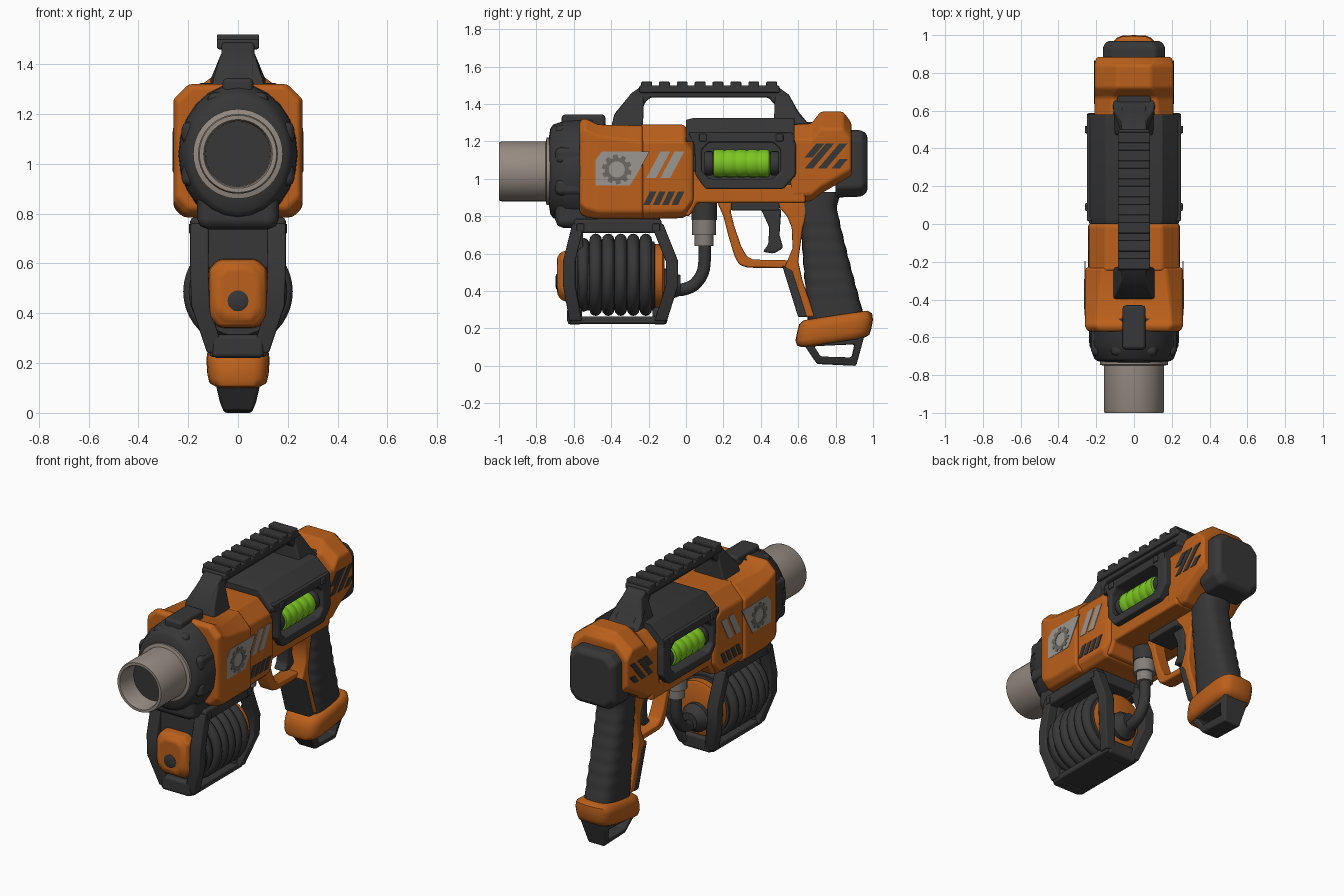
import bpy, bmesh, math
from mathutils import Vector

if "Cube" in bpy.data.objects:
    bpy.data.objects.remove(bpy.data.objects["Cube"])


def material(name, rgb):
    m = bpy.data.materials.new(name)
    m.diffuse_color = (*rgb, 1)
    m.use_nodes = True
    m.node_tree.nodes["Principled BSDF"].inputs["Base Color"].default_value = m.diffuse_color
    return m


ORANGE = material("orange shell", (0.50, 0.118, 0.011))
DARK = material("dark rubber", (0.038, 0.038, 0.038))
TAUPE = material("taupe nozzle", (0.30, 0.255, 0.22))
GREY = material("grey plate", (0.33, 0.305, 0.28))
METAL = material("dull metal", (0.15, 0.135, 0.12))
STEEL = material("steel coupling", (0.23, 0.21, 0.195))
GREEN = material("green fluid", (0.20, 0.56, 0.015))


def finish(name, bm, mat, bevel=0.0, angle=35):
    bmesh.ops.recalc_face_normals(bm, faces=bm.faces)
    me = bpy.data.meshes.new(name)
    bm.to_mesh(me)
    bm.free()
    me.materials.append(mat)
    me.polygons.foreach_set("use_smooth", [True] * len(me.polygons))
    ob = bpy.data.objects.new(name, me)
    bpy.context.collection.objects.link(ob)
    if bevel:
        b = ob.modifiers.new("bevel", 'BEVEL')
        b.width, b.segments, b.limit_method = bevel, 2, 'ANGLE'
        b.angle_limit = math.radians(30)
        b.harden_normals = True
    else:
        me.set_sharp_from_angle(angle=math.radians(angle))
    return ob


def skin(name, loops, mat, bevel=0.0, caps=True, closed=False, angle=35):
    """Join equal-length point loops into one surface."""
    bm = bmesh.new()
    vs = [[bm.verts.new(p) for p in lp] for lp in loops]
    n = len(vs[0])
    for a, b in zip(vs, vs[1:] + (vs[:1] if closed else [])):
        for i in range(n):
            bm.faces.new((a[i], a[(i + 1) % n], b[(i + 1) % n], b[i]))
    if caps and not closed:
        bm.faces.new(vs[0])
        bm.faces.new(vs[-1])
    return finish(name, bm, mat, bevel, angle)


def plate(name, pts, x0, x1, mat, bevel=0.0):
    """Side profile (y, z) extruded across x."""
    return skin(name, [[(x, y, z) for y, z in pts] for x in (x0, x1)], mat, bevel)


def taper_plate(name, pts, width, mat, bevel=0.0, hole=None):
    """Symmetric side profile whose half width depends on z."""
    order = ((pts, -1), (pts, 1), (hole, 1), (hole, -1)) if hole else ((pts, -1), (pts, 1))
    return skin(name, [[(s * width(z), y, z) for y, z in p] for p, s in order], mat, bevel, closed=bool(hole))


def ring_plate(name, outer, inner, x0, x1, mat, bevel=0.0):
    """Side profile with a matching hole."""
    loops = [[(x, y, z) for y, z in p] for p, x in
             ((outer, x0), (outer, x1), (inner, x1), (inner, x0))]
    return skin(name, loops, mat, bevel, closed=True)


def loft_y(name, secs, mat, bevel=0.015):
    """Chamfered boxes (y, half width, z0, z1, top chamfer, bottom chamfer)."""
    loops = []
    for y, h, a, b, t, u in secs:
        half = [(h - u, a), (h, a + u), (h, b - min(t, .09)), (h - t, b)]
        loops.append([(x, y, z) for x, z in half] + [(-x, y, z) for x, z in half[::-1]])
    return skin(name, loops, mat, bevel)


def lathe(name, prof, mat, x=0, z=1.04, n=40, sx=1.0, closed=False):
    """Profile (radius, y) spun about the y axis."""
    loops = [[(x + sx * r * math.cos(2 * math.pi * i / n), y, z + r * math.sin(2 * math.pi * i / n))
              for i in range(n)] for r, y in prof]
    return skin(name, loops, mat, closed=closed)


def box(name, x, y, z, mat, bevel=0.01):
    return plate(name, [(y[0], z[0]), (y[1], z[0]), (y[1], z[1]), (y[0], z[1])], x[0], x[1], mat, bevel)


def oval(h, y0, y1, zf, power):
    """Rounded horizontal section of half width h between y0 and y1."""
    loop = []
    for k in range(24):
        c, d = math.cos(k * math.pi / 12), math.sin(k * math.pi / 12)
        y = (y0 + y1) / 2 + (y1 - y0) / 2 * math.copysign(abs(c) ** power, c)
        loop.append((h * math.copysign(abs(d) ** power, d), y, zf(y)))
    return loop


def tube(name, pts, r, mat, n=16, smooth=True):
    """Swept round bar; smooth paths are curved through their points."""
    p = [Vector(q) for q in pts]
    if smooth:
        out = []
        for i in range(len(p) - 1):
            a, b, c, d = p[max(i - 1, 0)], p[i], p[i + 1], p[min(i + 2, len(p) - 1)]
            for t in [k / 6 for k in range(6)]:
                out.append(0.5 * (2 * b + (c - a) * t + (2 * a - 5 * b + 4 * c - d) * t * t
                                  + (3 * b - a - 3 * c + d) * t ** 3))
        p = out + [p[-1]]
    loops = []
    for i, q in enumerate(p):
        t = (p[min(i + 1, len(p) - 1)] - p[max(i - 1, 0)]).normalized()
        u = Vector((1, 0, 0))
        v = t.cross(u)
        loops.append([q + r * (math.cos(w) * u + math.sin(w) * v)
                      for w in [2 * math.pi * (k + .5) / n for k in range(n)]])
    return skin(name, loops, mat)


def slant(y, z0, z1, w, lean):
    return [(y, z0), (y + w, z0), (y + w + lean, z1), (y + lean, z1)]


# Nozzle and front collar
lathe("nozzle", [(.10, -.76), (.13, -.86), (.132, -.985), (.138, -1), (.155, -1), (.16, -.985), (.16, -.75),
                 (.18, -.745), (.18, -.70)], TAUPE)
lathe("nozzle_bore", [(.131, -.872), (.131, -.866)], DARK)
lathe("front_collar", [(.17, -.735), (.23, -.725), (.25, -.71), (.265, -.665), (.278, -.645),
                       (.285, -.5)], DARK, n=24, sx=.85)
for i in range(8):
    a = math.pi * (i + .5) / 4
    cx, cz = .192 * math.cos(a), 1.04 + .22 * math.sin(a)
    box("collar_lug", (cx - .05, cx + .05), (-.70, -.54), (cz - .045, cz + .045), DARK, .03)
box("collar_top_block", (-.062, .062), (-.665, -.43), (1.22, 1.345), DARK, .02)
box("collar_bottom_block", (-.165, .165), (-.70, -.43), (.737, .90), DARK, .045)

# Orange front housing
loft_y("front_shell", [(-.57, .245, .82, 1.31, .06, .05), (-.54, .26, .795, 1.325, .06, .05),
                       (-.47, .26, .785, 1.29, .06, .04), (-.23, .26, .785, 1.285, .09, .04)], ORANGE)
loft_y("middle_shell", [(-.25, .24, .785, 1.29, .09, .04), (-.01, .24, .79, 1.29, .09, .04),
                        (.04, .22, .85, 1.22, .08, .04)], ORANGE)

# Receiver with window frames and canisters
plate("lower_receiver", [(-.03, .80), (.02, .80), (.06, .87), (.64, .87), (.64, .97), (.52, .97),
                         (.1, .97), (0, 1.1)], -.207, .207, ORANGE, .015)
box("receiver_core", (-.12, .12), (.0, .6), (.9, 1.25), DARK, 0)
frame = [(.01, 1.25), (.045, 1.18), (.05, 1.02), (.105, .945), (.52, .945), (.588, 1.02), (.588, 1.18), (.57, 1.25)]
window = [(.125, 1.195), (.085, 1.155), (.085, 1.04), (.125, 1.0), (.465, 1.0), (.505, 1.04), (.505, 1.155),
          (.465, 1.195)]
loft_y("receiver_roof", [(.0, .235, 1.20, 1.315, .09, .005), (.04, .25, 1.198, 1.325, .10, .005),
                         (.58, .25, 1.198, 1.325, .10, .005)], DARK)
ribs = [(.05, .145)]
for k in range(5):
    y = .148 + k * .06
    ribs += [(.070, y), (.075, y + .012), (.075, y + .044), (.070, y + .056)]
ribs += [(.05, .452)]
for s in (1, -1):
    ring_plate("window_frame", frame, window, s * .10, s * .25, DARK, .012)
    lathe("fluid_canister", ribs, GREEN, x=s * .172, z=1.083, n=28)
    for y in (.10, .452):
        lathe("canister_cap", [(.06, y), (.065, y + .01), (.065, y + .035), (.06, y + .045)], DARK,
              x=s * .172, z=1.083, n=24)
    for y in (.09, .5):
        box("frame_bolt", (s * .24, s * .26), (y - .02, y + .02), (1.2, 1.24), DARK, .006)

# Rear housing and back plate
loft_y("rear_shell", [(.56, .21, .87, 1.29, .08, .04), (.67, .21, .88, 1.295, .09, .04),
                      (.72, .21, .92, 1.36, .12, .04), (.84, .21, .99, 1.36, .12, .04),
                      (.885, .20, 1.01, 1.30, .09, .04)], ORANGE)
loft_y("back_plate", [(.80, .165, .90, 1.26, .05, .05), (.94, .165, .905, 1.26, .05, .05),
                      (.97, .14, .93, 1.235, .05, .05)], DARK)

# Side panels, vents and gear emblem plates
panel = [(-.485, .965), (-.30, .965), (-.265, 1.02), (-.195, 1.145), (-.45, 1.145), (-.485, 1.10)]
gear = [(-.37 + r * math.cos(2 * math.pi * (i + o) / 10), 1.05 + r * math.sin(2 * math.pi * (i + o) / 10))
        for i in range(10) for o, r in ((0, .063), (.3, .063), (.42, .08), (.88, .08))]
hole = [(-.37 + .043 * math.cos(2 * math.pi * i / 40), 1.05 + .043 * math.sin(2 * math.pi * i / 40))
        for i in range(40)]
for s in (1, -1):
    plate("side_panel", panel, s * .2555, s * .262, GREY)
    ring_plate("gear_ring", gear, hole, s * .258, s * .264, METAL)
    for y in (-.212, -.137):
        plate("panel_stripe", slant(y, 1.005, 1.145, .052, .075), s * .237, s * .243, GREY)
    for k in range(4):
        plate("lower_vent", slant(-.228 + k * .05, .86, .933, .035, .035), s * .237, s * .243, DARK)
    for y, a, b in ((.634, 1.115, 1.188), (.634, 1.055, 1.188), (.706, 1.055, 1.188), (.778, 1.055, 1.105)):
        plate("rear_vent", slant(y, a, b, .044, (b - a) * .85), s * .206, s * .213, DARK)

# Carry handle with toothed rail
plate("carry_handle", [(-.40, 1.28), (-.38, 1.35), (-.29, 1.46), (-.23, 1.50), (.48, 1.50), (.55, 1.45),
                       (.60, 1.36), (.65, 1.30), (.49, 1.30), (.48, 1.39), (.44, 1.435), (-.19, 1.435),
                       (-.225, 1.40), (-.235, 1.28)], -.066, .066, DARK, .012)
box("handle_rail", (-.085, .085), (-.25, .50), (1.46, 1.50), DARK)
for k in range(8):
    y = -.24 + k * .0955
    box("rail_tooth", (-.085, .085), (y, y + .058), (1.48, 1.52), DARK, .006)
for name, foot in (("front_handle_foot", [(-.40, 1.27), (-.385, 1.34), (-.295, 1.45), (-.225, 1.45), (-.23, 1.27)]),
                   ("rear_handle_foot", [(.47, 1.29), (.475, 1.45), (.55, 1.45), (.605, 1.345), (.66, 1.29)])):
    taper_plate(name, foot, lambda z: .112 - max(0, z - 1.32) * .36, DARK, .012)
box("handle_heel", (-.09, .09), (.60, .715), (1.27, 1.305), DARK)

# Grip with shallow ribs
loops = []
for i in range(37):
    t = i / 36
    z = .93 - .69 * t
    back = .79 + .17 * t ** 1.15 + (.04 * (1 - t / .12) if t < .12 else 0)
    rib = .002 * math.cos(i * math.pi / 2) if 6 < i < 32 else 0
    loops.append(oval(.099 + rib, .60 + .05 * t - rib, back + rib, lambda y, z=z: z, .65))
skin("grip", loops, DARK, angle=50)
plate("grip_spine", [(.47, .88), (.67, .88), (.65, .82), (.625, .74), (.60, .56), (.622, .46), (.69, .26),
                     (.62, .26), (.525, .52), (.57, .63), (.565, .74), (.54, .80)], -.085, .085, ORANGE, .012)
plate("grip_front_pad", [(.513, .54), (.57, .51), (.65, .26), (.60, .26)], -.088, .088, DARK, .01)
skin("grip_base", [oval(h, a, b, lambda y, z=z: z + .15 * (y - .79), .5) for z, h, a, b in
                   ((.125, .098, .62, .95), (.137, .117, .595, .98), (.165, .124, .585, .99),
                    (.215, .127, .595, 1.0), (.25, .122, .605, .995), (.268, .10, .63, .97))], ORANGE, angle=50)
taper_plate("lanyard_loop", [(.625, .122), (.70, .010), (.91, 0), (.955, .165)],
            lambda z: min(.055 + .42 * z, .088), DARK, .01,
            hole=[(.685, .105), (.72, .05), (.885, .045), (.90, .115)])

# Trigger and guard
plate("trigger_guard", [(.16, .89), (.20, .80), (.225, .70), (.26, .585), (.285, .54), (.33, .525), (.53, .522),
                        (.57, .56), (.53, .565), (.36, .568), (.325, .585), (.295, .64), (.257, .75), (.24, .82),
                        (.25, .89)], -.045, .045, ORANGE, .012)
box("trigger_housing", (-.09, .09), (.24, .50), (.83, .89), DARK)
plate("trigger", [(.40, .84), (.51, .84), (.50, .70), (.52, .63), (.47, .60), (.41, .61), (.44, .65),
                  (.445, .74)], -.04, .04, DARK, .012)

# Hose reel: drum, coils and end discs
lathe("reel_drum", [(.17, -.60), (.185, -.58), (.185, -.17), (.15, -.16)], DARK, z=.48)
for k in range(6):
    y, R = -.55 + k * .067, (.165 if k == 0 else .187)
    lathe("hose_coil", [(R + .033 * math.cos(j * math.pi / 6), y + .033 * math.sin(j * math.pi / 6))
                        for j in range(12)], DARK, z=.487, closed=True)
lathe("rear_reel_disc", [(.16, -.18), (.172, -.17), (.172, -.125), (.155, -.115)], ORANGE, z=.48)
lathe("rear_reel_hub", [(.09, -.13), (.09, -.09), (.07, -.07), (.055, -.03)], DARK, z=.43, n=24)
loft_y("front_reel_cap", [(-.58, .12, .34, .62, .04, .04), (-.66, .115, .345, .615, .04, .04),
                          (-.69, .085, .38, .585, .04, .04)], ORANGE, .02)
lathe("reel_cap_bolt", [(.042, -.66), (.042, -.692), (.03, -.697)], DARK, z=.45, n=20)

# Reel cage
for s in (1, -1):
    box("cage_top_rail", (s * .12, s * .192), (-.60, -.13), (.71, .785), DARK, .015)
    for name, top, mid, low in (("front_cage_arm", -.575, -.625, -.59), ("rear_cage_arm", -.155, -.075, -.135)):
        secs = []
        for x, y, z, w in ((.155, top, .76, .037), (.155, mid, .56, .037), (.15, mid, .43, .037),
                           (.09, low, .24, .034)):
            secs.append([(s * (x + a * w), y + b * .033, z) for a, b in ((-1, -1), (1, -1), (1, 1), (-1, 1))])
        skin(name, secs, DARK, .008)
    for y in (-.565, -.16):
        box("cage_bolt", (s * .185, s * .197), (y - .02, y + .02), (.72, .76), DARK, .005)
box("cage_bottom_plate", (-.115, .115), (-.62, -.11), (.225, .265), DARK, .012)
for y in (-.595, -.14):
    box("cage_bottom_block", (-.105, .105), (y - .04, y + .04), (.22, .315), DARK, .02)
box("reel_mount", (-.14, .14), (-.57, -.14), (.72, .80), DARK, .01)
box("reel_front_bridge", (-.13, .13), (-.61, -.55), (.58, .76), DARK, .01)

# Feed hose and coupling
tube("feed_hose", [(0, -.07, .405), (0, -.01, .41), (0, .05, .44), (0, .095, .52), (0, .10, .68)], .034, DARK)
for name, za, zb, r, mat in (("coupling_collar", .78, .87, .07, DARK), ("coupling_nut", .70, .785, .066, STEEL),
                             ("coupling_sleeve", .64, .70, .052, STEEL)):
    tube(name, [(0, .097, za), (0, .097, zb)], r, mat, 12, False)
